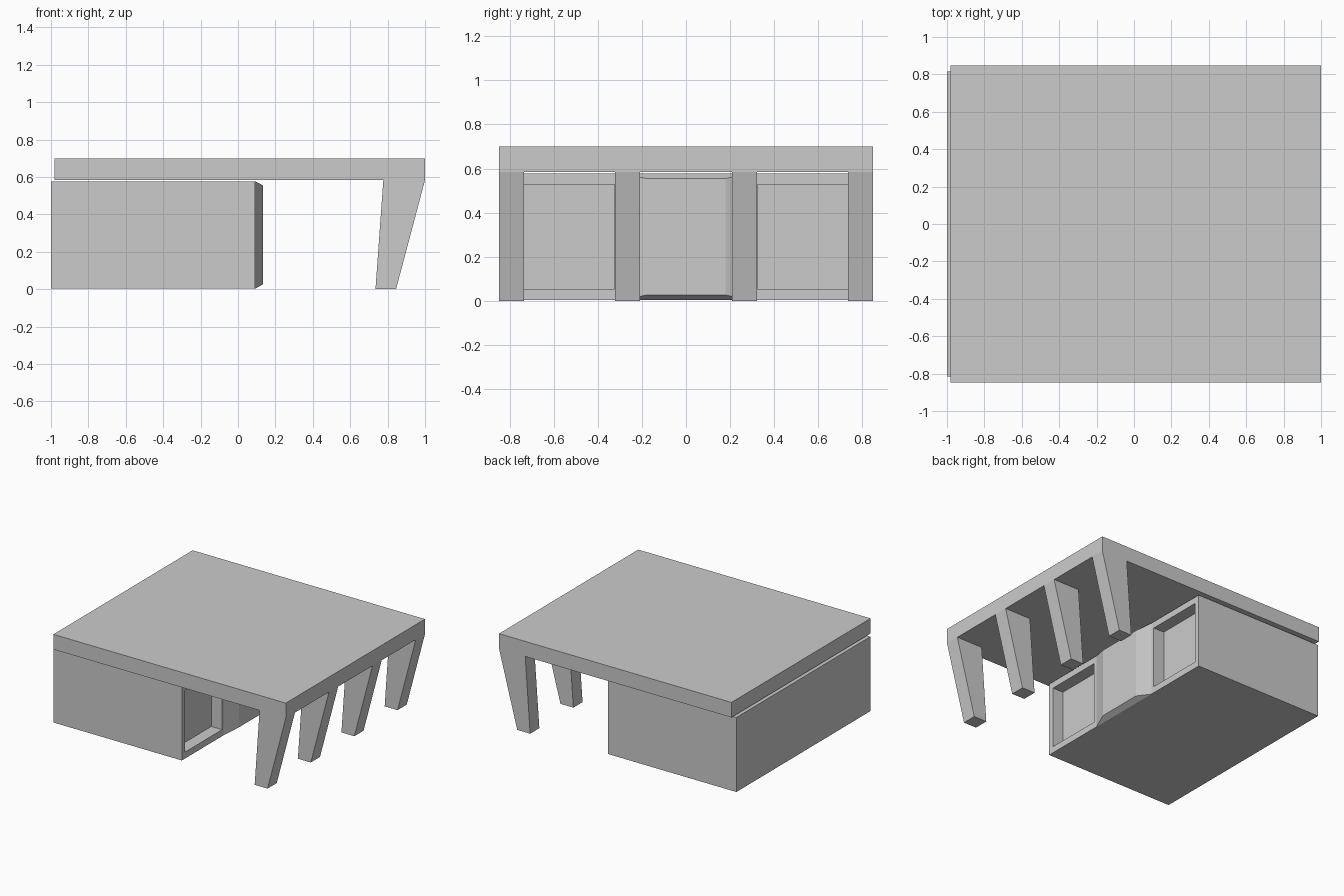
import bpy
import bmesh

if "Cube" in bpy.data.objects:
    bpy.data.objects.remove(bpy.data.objects["Cube"])


def mesh_object(name, verts, faces):
    mesh = bpy.data.meshes.new(name)
    mesh.from_pydata(verts, [], faces)
    bm = bmesh.new()
    bm.from_mesh(mesh)
    bmesh.ops.recalc_face_normals(bm, faces=bm.faces)
    bm.to_mesh(mesh)
    bm.free()
    obj = bpy.data.objects.new(name, mesh)
    bpy.context.collection.objects.link(obj)
    return obj


def prism(name, profile, y0, y1):
    """Extrude an (x, z) profile along y."""
    n = len(profile)
    verts = [(x, y, z) for y in (y0, y1) for x, z in profile]
    faces = [tuple(range(n)), tuple(range(2 * n - 1, n - 1, -1))]
    faces += [(i, (i + 1) % n, n + (i + 1) % n, n + i) for i in range(n)]
    return mesh_object(name, verts, faces)


def box(name, x0, x1, y0, y1, z0, z1):
    return prism(name, [(x0, z0), (x1, z0), (x1, z1), (x0, z1)], y0, y1)


# Flat roof slab
box("roof_slab", -0.98, 1.0, -0.847, 0.847, 0.584, 0.70)

# Row of four slanted support columns
column_profile = [(0.735, 0), (0.845, 0), (1.0, 0.584), (0.777, 0.584)]
for i, yc in enumerate((-0.791, -0.265, 0.265, 0.791)):
    prism(f"column_{i + 1}", column_profile, yc - 0.056, yc + 0.056)

# Building body with two recessed windows
body = box("building_body", -1.0, 0.092, -0.815, 0.815, 0.003, 0.577)
for i, s in enumerate((-1, 1)):
    y0, y1 = sorted((s * 0.325, s * 0.775))
    cutter = box(f"window_cutter_{i + 1}", -0.0, 0.3, y0, y1, 0.053, 0.527)
    cutter.hide_render = True
    cutter.hide_viewport = True
    mod = body.modifiers.new(f"window_{i + 1}", 'BOOLEAN')
    mod.operation = 'DIFFERENCE'
    mod.solver = 'EXACT'
    mod.object = cutter

# Chamfered entrance panel between the windows
panel_verts = []
for x, y, z0, z1 in ((0.092, 0.30, 0.003, 0.577), (0.133, 0.18, 0.026, 0.555)):
    panel_verts += [(x, -y, z0), (x, y, z0), (x, y, z1), (x, -y, z1)]
panel_faces = [(4, 5, 6, 7)] + [(i, (i + 1) % 4, 4 + (i + 1) % 4, 4 + i) for i in range(4)]
panel = mesh_object("entrance_panel", panel_verts, panel_faces)
# Keep the outward side of the open panel facing +x
if panel.data.polygons[0].normal.x < 0:
    panel.data.flip_normals()
